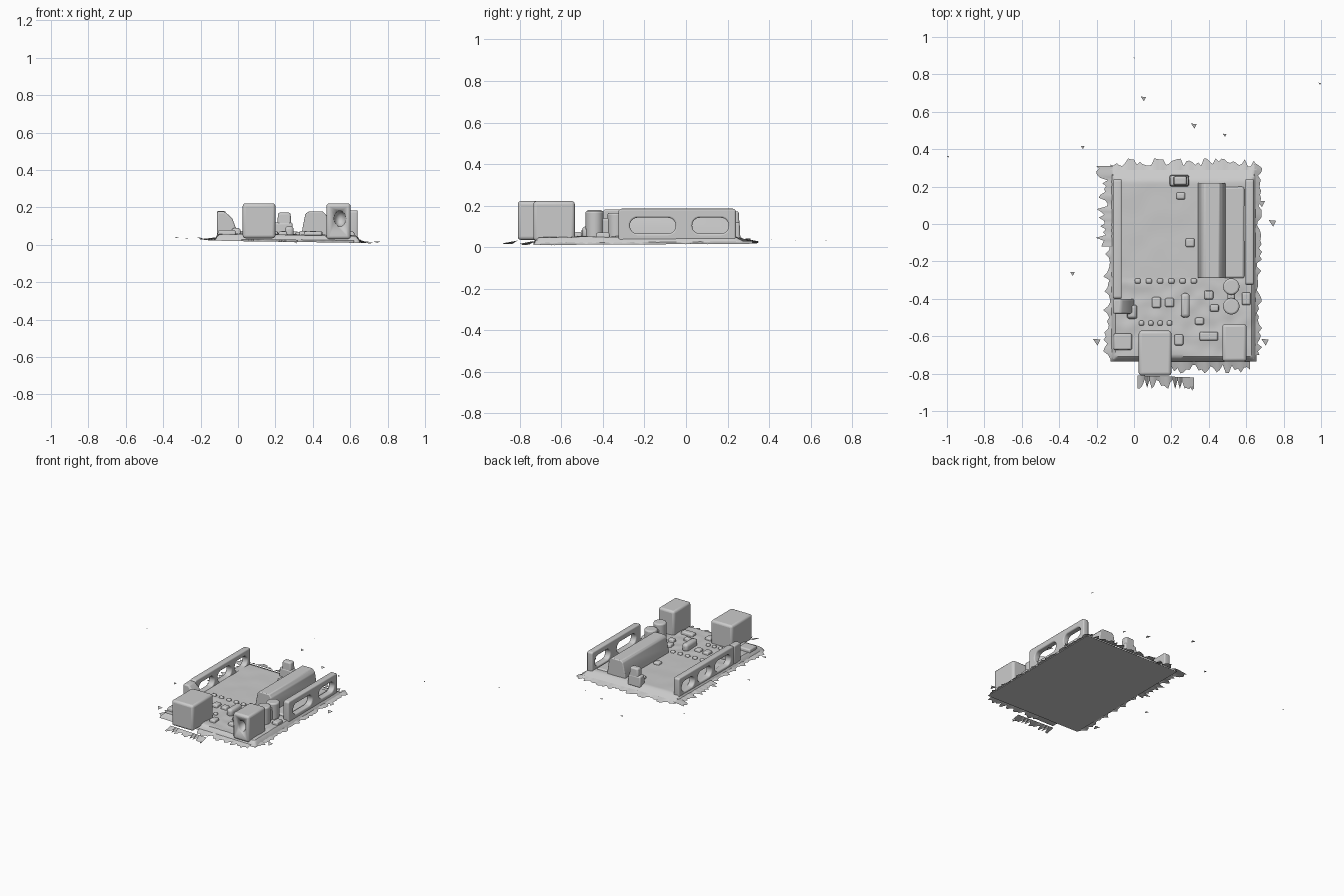
import bpy, bmesh, math, random
from mathutils import noise, Vector

if "Cube" in bpy.data.objects:
    bpy.data.objects.remove(bpy.data.objects["Cube"])
random.seed(4)
X0, X1, Y0, Y1 = -0.125, 0.655, -0.735, 0.30


def floor_z(x, y):
    """Slightly tilted underside of the scanned board."""
    return 0.015 + 0.012 * (0.65 - x) / 0.78 + 0.006 * y


def finish(name, bm, bevel=0, angle=40, segs=3):
    me = bpy.data.meshes.new(name)
    bm.normal_update()
    bm.to_mesh(me)
    bm.free()
    ob = bpy.data.objects.new(name, me)
    bpy.context.collection.objects.link(ob)
    if bevel:
        m = ob.modifiers.new("soft", 'BEVEL')
        m.width, m.segments = bevel, segs
    bpy.ops.object.select_all(action='DESELECT')
    bpy.context.view_layer.objects.active = ob
    ob.select_set(True)
    bpy.ops.object.shade_smooth_by_angle(angle=math.radians(angle))
    return ob


def block(name, x, y, z, bevel=0.012, taper=0.0):
    """Rounded box from ranges; taper pulls the top edges inwards."""
    bm = bmesh.new()
    bmesh.ops.create_cube(bm, size=1)
    for v in bm.verts:
        t = taper if v.co.z > 0 else 0
        v.co = (sum(x) / 2 + v.co.x * (x[1] - x[0] - 2 * t),
                sum(y) / 2 + v.co.y * (y[1] - y[0] - 2 * t),
                z[0] if v.co.z < 0 else z[1])
    return finish(name, bm, bevel)


def prism(name, profile, y, bevel=0.01):
    """Profile in x/z pushed along y."""
    bm = bmesh.new()
    f = bm.faces.new([bm.verts.new((px, y[0], pz)) for px, pz in profile])
    r = bmesh.ops.extrude_face_region(bm, geom=[f])
    bmesh.ops.translate(bm, vec=(0, y[1] - y[0], 0),
                        verts=[g for g in r['geom'] if isinstance(g, bmesh.types.BMVert)])
    bmesh.ops.recalc_face_normals(bm, faces=bm.faces)
    return finish(name, bm, bevel)


def rounded(a, b, c, d, r, n=6):
    """Rounded rectangle outline a..b by c..d."""
    pts = []
    for k, (cx, cy) in enumerate([(b - r, d - r), (a + r, d - r), (a + r, c + r), (b - r, c + r)]):
        for i in range(n + 1):
            t = math.pi / 2 * (k + i / n)
            pts.append((cx + r * math.cos(t), cy + r * math.sin(t)))
    return pts


def header_wall(name, x, y, z, holes):
    """Upright pin header with oval windows cut through it."""
    cu = bpy.data.curves.new(name, 'CURVE')
    cu.dimensions, cu.fill_mode = '2D', 'BOTH'
    outlines = [rounded(y[0], y[1], z[0], z[1], 0.015)]
    outlines += [rounded(h[0], h[1], 0.065, 0.142, 0.037) for h in holes]
    for o in outlines:
        s = cu.splines.new('POLY')
        s.points.add(len(o) - 1)
        for p, c in zip(s.points, o):
            p.co = (c[0], c[1], 0, 1)
        s.use_cyclic_u = True
    cu.extrude = (x[1] - x[0]) / 2 - 0.008
    cu.bevel_depth, cu.bevel_resolution, cu.offset = 0.008, 2, -0.008
    ob = bpy.data.objects.new(name, cu)
    bpy.context.collection.objects.link(ob)
    ob.location.x = sum(x) / 2
    ob.rotation_euler = (math.pi / 2, 0, math.pi / 2)
    bpy.ops.object.select_all(action='DESELECT')
    bpy.context.view_layer.objects.active = ob
    ob.select_set(True)
    bpy.ops.object.convert(target='MESH')
    bpy.ops.object.shade_smooth_by_angle(angle=math.radians(40))


def fringe(name, a, b, out, depth, n):
    """Ragged thin skirt of scan debris along a line a-b."""
    bm = bmesh.new()
    a, b, out = Vector(a), Vector(b), Vector(out)
    prev = None
    for i in range(n + 1):
        p = a.lerp(b, i / n)
        q = p + out * depth * random.uniform(0.25, 1.0)
        cur = [bm.verts.new((c.x, c.y, floor_z(c.x, c.y) + dz)) for c, dz in ((p, 0.012), (q, 0.0))]
        if prev:
            bm.faces.new((prev[0], prev[1], cur[1], cur[0]))
        prev = cur
    bmesh.ops.recalc_face_normals(bm, faces=bm.faces)
    finish(name, bm)


# Board: lumpy top sheet with rounded rim, closed by a flat underside
bm = bmesh.new()
NX, NY = 60, 80
bmesh.ops.create_grid(bm, x_segments=NX, y_segments=NY, size=0.5)
bmesh.ops.delete(bm, geom=[], context='VERTS')
for v in bm.verts:
    x = X0 + (v.co.x + 0.5) * (X1 - X0)
    y = Y0 + (v.co.y + 0.5) * (Y1 - Y0)
    side = min(x - X0, X1 - x, y - Y0) / 0.02
    back = (Y1 - y) / 0.07
    k = max(0, min(1, side, back))
    bump = 0.006 * noise.noise(Vector((x * 14, y * 14, 0))) if y < -0.3 else 0.002 * noise.noise(Vector((x * 9, y * 9, 2)))
    v.co = (x, y, floor_z(x, y) + k * (0.036 + bump))
finish("board_top", bm)
bm = bmesh.new()
bm.faces.new([bm.verts.new((x, y, floor_z(x, y))) for x, y in ((X0, Y0), (X0, Y1), (X1, Y1), (X1, Y0))])
finish("board_underside", bm)

# Pin headers on both long sides
header_wall("left_header", (-0.112, -0.066), (-0.40, 0.24), (0.035, 0.182),
            [(-0.36, -0.18), (-0.14, 0.02), (0.06, 0.205)])
header_wall("right_header", (0.595, 0.640), (-0.325, 0.24), (0.025, 0.185),
            [(-0.27, -0.05), (0.03, 0.205)])

# Main chip with sloping legs and a low strip beside it
prism("main_chip", [(0.34, 0.045), (0.345, 0.09), (0.36, 0.165), (0.375, 0.178), (0.455, 0.178),
                    (0.475, 0.155), (0.485, 0.09), (0.49, 0.045)], (-0.29, 0.22), 0.006)
block("chip_side_strip", (0.48, 0.59), (-0.29, 0.20), (0.03, 0.062))

# Socket box at the front and power jack with a recessed opening
block("socket_box", (0.025, 0.20), (-0.81, -0.57), (0.035, 0.222), 0.016)
jack = block("power_jack", (0.472, 0.602), (-0.735, -0.535), (0.03, 0.222), 0.016)
bm = bmesh.new()
bmesh.ops.create_uvsphere(bm, u_segments=20, v_segments=12, radius=1)
for v in bm.verts:
    v.co = (0.545 + v.co.x * 0.032, -0.735 + v.co.y * 0.05, 0.14 + v.co.z * 0.042)
cutter = finish("jack_cutter", bm)
cutter.hide_render = True
cutter.hide_set(True)
cut = jack.modifiers.new("recess", 'BOOLEAN')
cut.operation, cut.object = 'DIFFERENCE', cutter

# Capacitors joined by a narrow neck
for i, (cx, cy, top) in enumerate([(0.52, -0.335, 0.165), (0.52, -0.44, 0.175)]):
    bm = bmesh.new()
    bmesh.ops.create_cone(bm, cap_ends=True, segments=24, radius1=0.042, radius2=0.044, depth=top - 0.04)
    bmesh.ops.translate(bm, vec=(cx, cy, (top + 0.04) / 2), verts=bm.verts)
    finish("capacitor_%d" % (i + 1), bm, 0.01, 40)
block("capacitor_neck", (0.50, 0.54), (-0.42, -0.35), (0.04, 0.14))

# Reset button wedge, rear pin block, crystal
prism("reset_button", [(-0.112, 0.03), (-0.112, 0.178), (-0.07, 0.178), (-0.03, 0.14), (0.0, 0.06), (0.01, 0.04)],
      (-0.48, -0.40))
block("button_foot", (-0.04, 0.02), (-0.51, -0.43), (0.04, 0.09), 0.012, 0.008)
block("rear_pins", (0.19, 0.295), (0.20, 0.262), (0.04, 0.12), 0.01, 0.004)
block("rear_pins_top", (0.21, 0.285), (0.205, 0.258), (0.10, 0.172), 0.01, 0.004)
block("crystal", (0.25, 0.298), (-0.50, -0.37), (0.04, 0.10), 0.018)

# Small surface parts: x, y, width, length, height
small = [(-0.06, -0.63, 0.10, 0.09, 0.02), (0.40, -0.60, 0.10, 0.05, 0.02), (0.12, -0.42, 0.05, 0.06, 0.018),
         (0.19, -0.42, 0.05, 0.05, 0.018), (0.40, -0.38, 0.05, 0.05, 0.02), (0.43, -0.45, 0.05, 0.04, 0.02),
         (0.30, -0.10, 0.05, 0.05, 0.015), (0.25, 0.15, 0.05, 0.04, 0.015), (0.35, -0.52, 0.05, 0.04, 0.02),
         (0.60, -0.40, 0.05, 0.07, 0.02), (0.24, -0.62, 0.05, 0.06, 0.018)]
small += [(0.02 + 0.06 * i, -0.305, 0.035, 0.03, 0.014) for i in range(6)]
small += [(0.04 + 0.05 * i, -0.53, 0.03, 0.03, 0.012) for i in range(4)]
for i, (x, y, w, d, h) in enumerate(small):
    z = floor_z(x, y) + 0.03
    block("small_part_%d" % (i + 1), (x - w / 2, x + w / 2), (y - d / 2, y + d / 2), (z, z + 0.007 + h), 0.008, 0.004)

# Ragged scan skirt around the board
fringe("back_fringe", (X0, Y1 - 0.01), (X1, Y1 - 0.01), (0, 1), 0.065, 50)
fringe("left_fringe_rear", (X0 + 0.01, -0.12), (X0 + 0.01, 0.31), (-1, 0), 0.09, 28)
fringe("left_fringe_front", (X0 + 0.01, -0.72), (X0 + 0.01, -0.12), (-1, 0), 0.05, 30)
fringe("right_fringe", (X1 - 0.01, -0.70), (X1 - 0.01, 0.32), (1, 0), 0.04, 50)
fringe("front_fringe", (0.02, -0.81), (0.32, -0.82), (0, -1), 0.07, 24)
fringe("jack_fringe", (0.20, -0.735), (0.62, -0.735), (0, -1), 0.07, 26)

# Loose debris flakes: x, y, z, size
flakes = [(-0.995, 0.36, 0.03, 0.005), (0.993, 0.75, 0.02, 0.007), (0.05, 0.67, 0.03, 0.014), (0.32, 0.525, 0.03, 0.015),
          (0.485, 0.475, 0.03, 0.01), (-0.275, 0.41, 0.035, 0.01), (-0.33, -0.265, 0.04, 0.012), (0.74, 0.005, 0.015, 0.02),
          (0.70, -0.63, 0.01, 0.02), (0.68, 0.11, 0.015, 0.02), (-0.20, -0.63, 0.035, 0.02), (0.31, -0.88, 0.01, 0.01),
          (0.67, -0.70, 0.002, 0.002), (0.0, 0.887, 0.02, 0.003)]
bm = bmesh.new()
for x, y, z, s in flakes:
    bm.faces.new([bm.verts.new((x + s * dx, y + s * dy, z + s * dz))
                  for dx, dy, dz in ((-1, 0.8, 0.2), (0.2, -1, -0.2), (1, 0.6, 0.1))])
finish("debris_flakes", bm)
